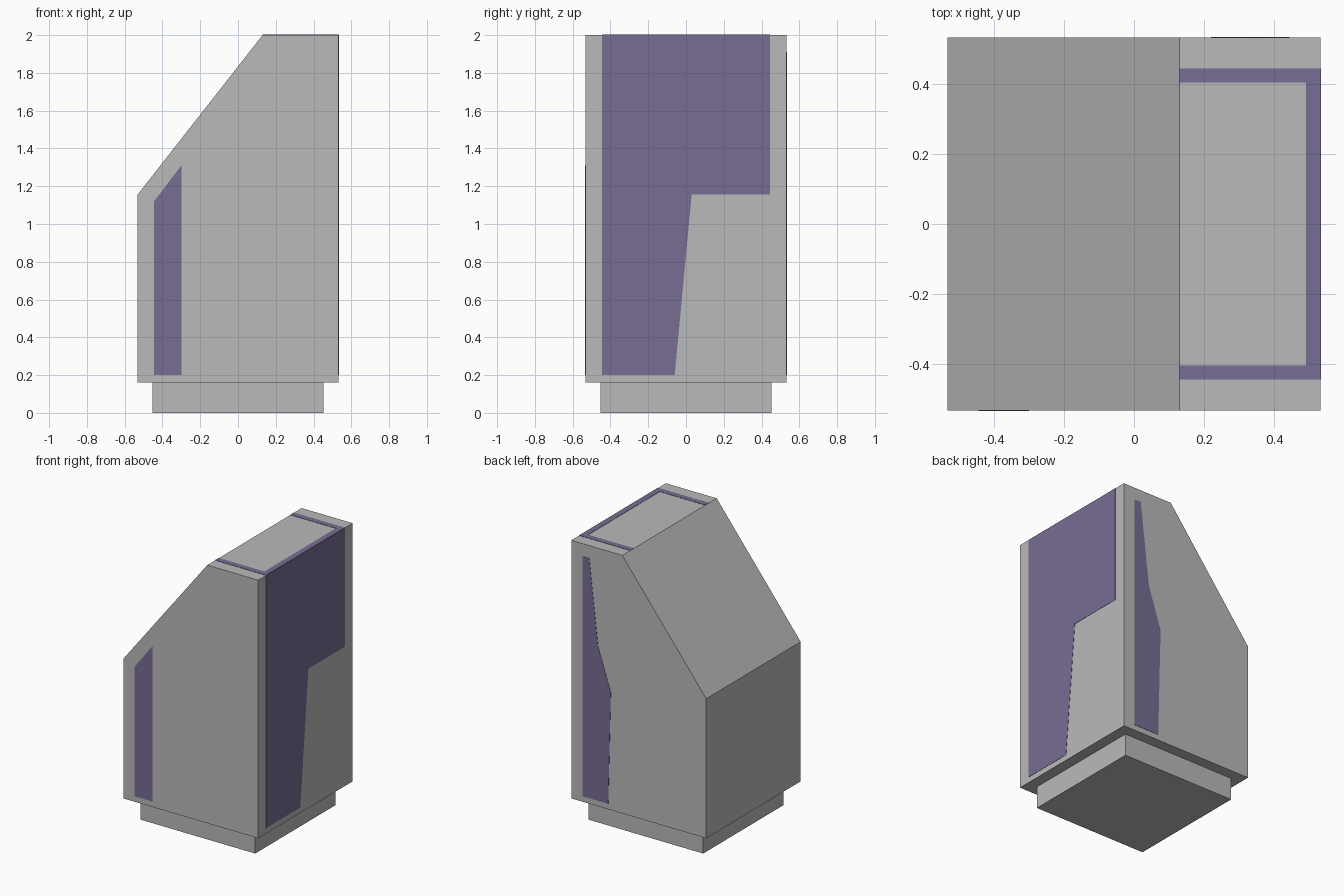
import bpy, bmesh
from mathutils import Vector

if "Cube" in bpy.data.objects:
    bpy.data.objects.remove(bpy.data.objects["Cube"])

H = 0.532      # half width of the tower
P = 0.002      # thickness of painted plates


def material(name, rgb):
    m = bpy.data.materials.new(name)
    m.diffuse_color = (*rgb, 1)
    m.use_nodes = True
    m.node_tree.nodes["Principled BSDF"].inputs["Base Color"].default_value = m.diffuse_color
    return m


GREY = material("grey", (0.49, 0.49, 0.49))
PURPLE = material("muted purple", (0.185, 0.153, 0.29))


def prism(name, points, place, start, end, mat):
    """Extrude a 2D outline from start to end; place maps (a, b, depth) to xyz."""
    bm = bmesh.new()
    face = bm.faces.new([bm.verts.new(place(a, b, start)) for a, b in points])
    out = bmesh.ops.extrude_face_region(bm, geom=[face])
    verts = [v for v in out["geom"] if isinstance(v, bmesh.types.BMVert)]
    shift = Vector(place(0, 0, end)) - Vector(place(0, 0, start))
    bmesh.ops.translate(bm, verts=verts, vec=shift)
    bmesh.ops.recalc_face_normals(bm, faces=bm.faces)
    mesh = bpy.data.meshes.new(name)
    bm.to_mesh(mesh)
    bm.free()
    mesh.materials.append(mat)
    ob = bpy.data.objects.new(name, mesh)
    bpy.context.collection.objects.link(ob)
    return ob


def rect(a0, b0, a1, b1):
    return [(a0, b0), (a1, b0), (a1, b1), (a0, b1)]


def along_x(a, b, d):
    return (d, a, b)


def along_y(a, b, d):
    return (a, d, b)


def along_z(a, b, d):
    return (a, b, d)


# Recessed plinth
prism("plinth", rect(-0.453, -0.453, 0.453, 0.453), along_z, 0, 0.16, GREY)

# Tower with sloping roof
prism("tower", [(-H, 0.16), (H, 0.16), (H, 2), (0.13, 2), (-H, 1.155)],
      along_y, -H, H, GREY)

# Large panel on the right wall
prism("right_panel", [(-0.444, 0.2), (-0.06, 0.2), (0.03, 1.155), (0.444, 1.155),
                      (0.444, 2), (-0.444, 2)], along_x, H, H + P, PURPLE)

# Narrow panels on the front and back walls
prism("front_panel", [(-0.444, 0.2), (-0.3, 0.2), (-0.3, 1.31), (-0.444, 1.12)],
      along_y, -H, -H - P, PURPLE)
prism("back_panel", [(0.444, 0.2), (0.24, 0.2), (0.22, 1.0), (0.32, 1.3),
                     (0.39, 1.91), (0.444, 1.91)], along_y, H, H + P, PURPLE)

# U-shaped border on the flat roof
prism("roof_border", [(0.13, -0.444), (H, -0.444), (H, 0.444), (0.13, 0.444),
                      (0.13, 0.403), (0.49, 0.403), (0.49, -0.403), (0.13, -0.403)],
      along_z, 2, 2 + P, PURPLE)
